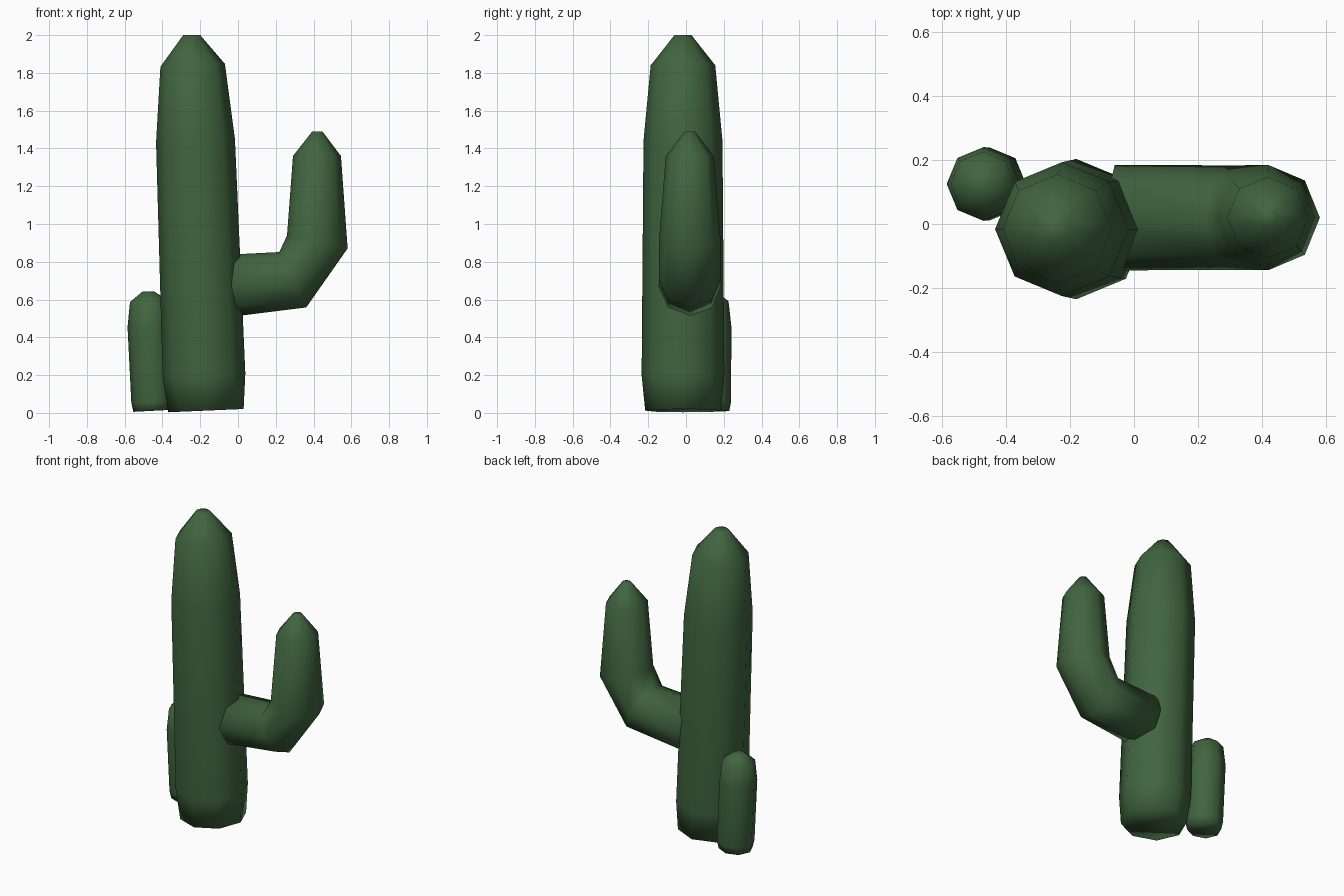
import bpy
import bmesh
import math
from mathutils import Vector

if "Cube" in bpy.data.objects:
    bpy.data.objects.remove(bpy.data.objects["Cube"])

SIDES = 8

green = bpy.data.materials.new("cactus green")
green.diffuse_color = (0.052, 0.13, 0.05, 1)
green.use_nodes = True
green.node_tree.nodes["Principled BSDF"].inputs["Base Color"].default_value = green.diffuse_color


def stem(name, y, rings):
    """Eight-sided capped tube through rings of (x, z, radius, tilt in degrees)."""
    bm = bmesh.new()
    loops = []
    for x, z, r, tilt in rings:
        t = math.radians(tilt)
        across = Vector((math.cos(t), 0, math.sin(t)))
        side = Vector((0, 1, 0))
        loop = []
        for i in range(SIDES):
            a = math.tau * i / SIDES
            loop.append(bm.verts.new(Vector((x, y, z)) + r * (math.cos(a) * across + math.sin(a) * side)))
        loops.append(loop)
    for low, high in zip(loops, loops[1:]):
        for i in range(SIDES):
            j = (i + 1) % SIDES
            bm.faces.new((low[i], low[j], high[j], high[i]))
    bm.faces.new(loops[0][::-1])
    bm.faces.new(loops[-1])
    for f in bm.faces:
        f.smooth = True
    bmesh.ops.recalc_face_normals(bm, faces=bm.faces)
    mesh = bpy.data.meshes.new(name)
    bm.to_mesh(mesh)
    bm.free()
    mesh.materials.append(green)
    obj = bpy.data.objects.new(name, mesh)
    bpy.context.collection.objects.link(obj)
    return obj


# main trunk, leaning slightly left
stem("trunk", -0.016, [
    (-0.17, 0.012, 0.2, 2.5),
    (-0.18, 0.2, 0.219, 2.5),
    (-0.225, 1.44, 0.209, 2.5),
    (-0.24, 1.84, 0.171, 2.5),
    (-0.245, 2.0, 0.045, 0),
])

# arm bending from sideways to upright
stem("arm", 0.02, [
    (-0.06, 0.672, 0.165, -84),
    (0.29, 0.705, 0.163, -64),
    (0.42, 0.905, 0.164, -12),
    (0.418, 1.36, 0.127, 0),
    (0.42, 1.49, 0.027, 0),
])

# small shoot beside the base
stem("small_shoot", 0.125, [
    (-0.45, 0.011, 0.104, 3),
    (-0.451, 0.06, 0.114, 3),
    (-0.47, 0.46, 0.115, 3),
    (-0.472, 0.592, 0.1, 3),
    (-0.476, 0.643, 0.03, 2),
])
